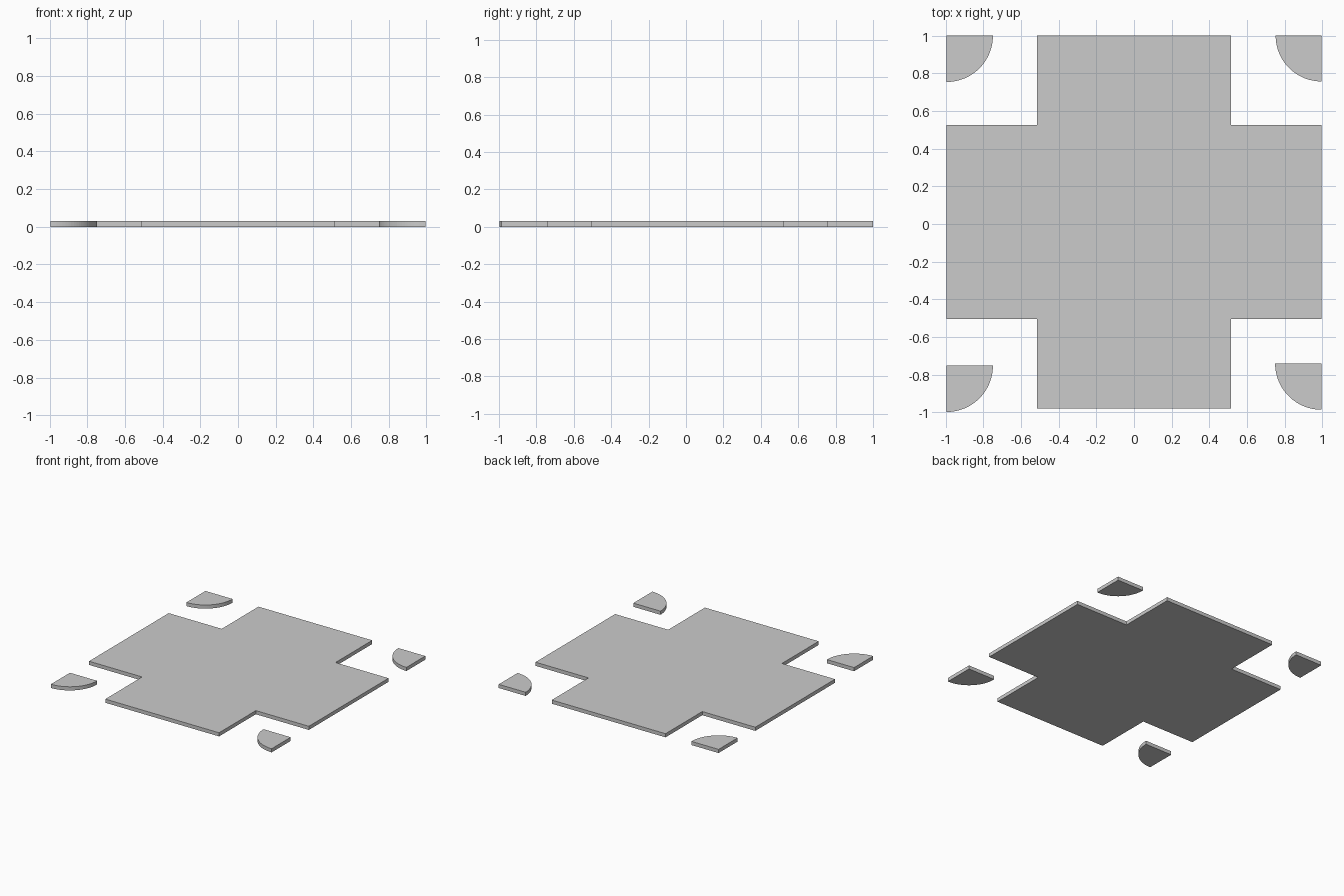
import bpy, bmesh, math

if "Cube" in bpy.data.objects:
    bpy.data.objects.remove(bpy.data.objects["Cube"])

THICK = 0.03


def plate(name, outline):
    """Extrude a flat outline (counter-clockwise) up from z = 0."""
    bm = bmesh.new()
    base = bm.faces.new([bm.verts.new((x, y, 0)) for x, y in outline])
    top = bmesh.ops.extrude_face_region(bm, geom=[base], use_keep_orig=True)
    verts = [g for g in top["geom"] if isinstance(g, bmesh.types.BMVert)]
    bmesh.ops.translate(bm, verts=verts, vec=(0, 0, THICK))
    bmesh.ops.recalc_face_normals(bm, faces=bm.faces)
    mesh = bpy.data.meshes.new(name)
    bm.to_mesh(mesh)
    bm.free()
    obj = bpy.data.objects.new(name, mesh)
    bpy.context.collection.objects.link(obj)
    return obj


def quarter(name, cx, cy, start, radius=0.246, steps=24):
    """Quarter disc with its point at (cx, cy), sweeping 90 degrees."""
    angles = [math.radians(start + 90 * i / steps) for i in range(steps + 1)]
    arc = [(cx + radius * math.cos(a), cy + radius * math.sin(a)) for a in angles]
    return plate(name, [(cx, cy)] + arc)


# Cross-shaped main panel
X, XI = 0.995, 0.515
Y0, Y1, YI0, YI1 = -0.98, 1.0, -0.505, 0.525
plate("cross_panel", [
    (-XI, Y0), (XI, Y0), (XI, YI0), (X, YI0), (X, YI1), (XI, YI1),
    (XI, Y1), (-XI, Y1), (-XI, YI1), (-X, YI1), (-X, YI0), (-XI, YI0)])

# Quarter discs, all with the flat edge to the back
quarter("back_left_quarter", -X, 1.0, 270)
quarter("front_left_quarter", -X, -0.752, 270)
quarter("back_right_quarter", X, 1.0, 180, 0.243)
quarter("front_right_quarter", X, -0.74, 180)
